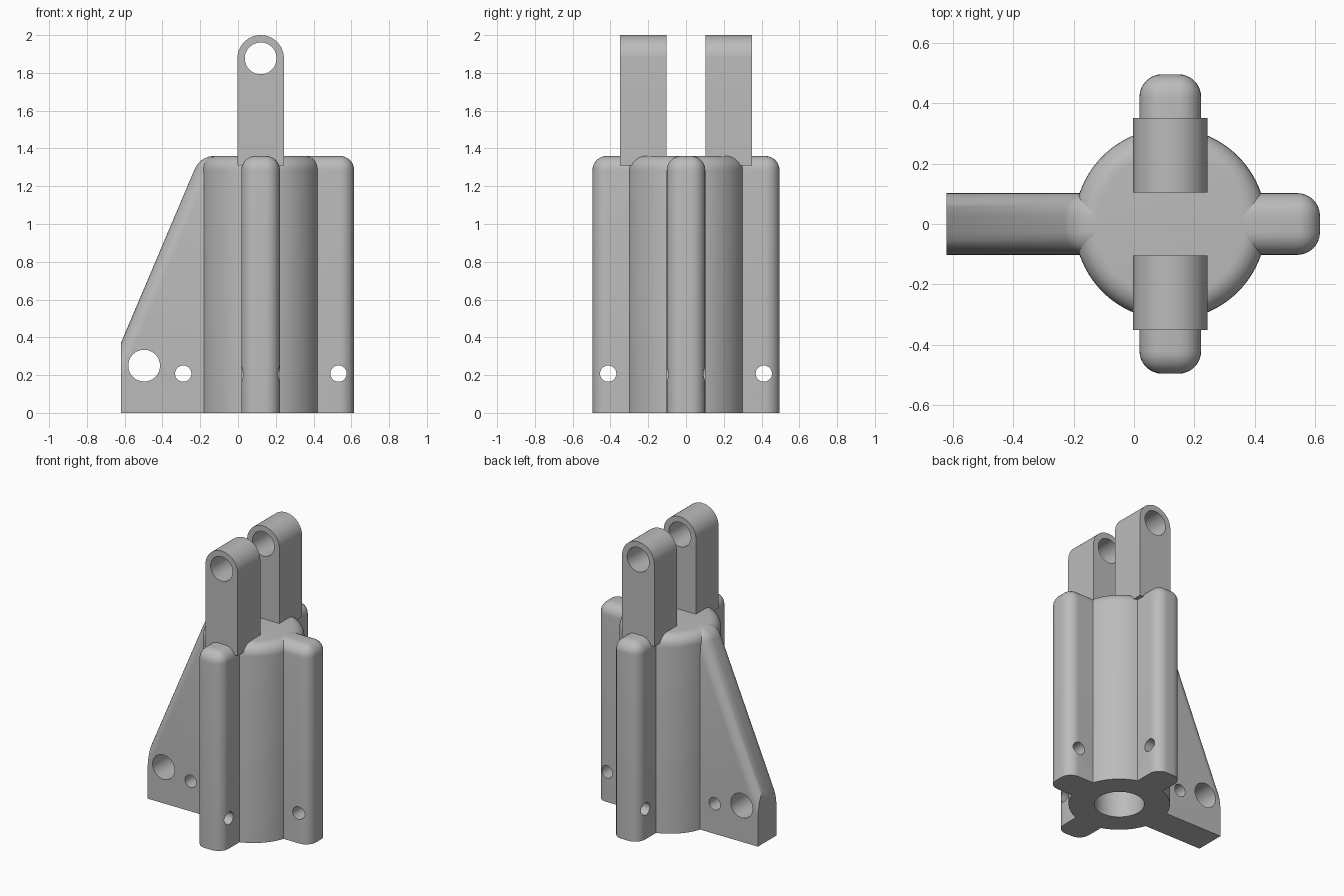
import bpy, bmesh, math
from mathutils import Matrix, Vector

cube = bpy.data.objects.get("Cube")
if cube:
    bpy.data.objects.remove(cube, do_unlink=True)

AXIS_X = 0.12      # centre line of the round body
HEIGHT = 1.36      # top of the body, ribs and fin
HALF = 0.102       # half thickness of ribs and fin
ROUND = 0.075      # fillet radius

grey = bpy.data.materials.new("plain grey")
grey.use_nodes = True
grey.diffuse_color = (0.5, 0.5, 0.5, 1)
grey.node_tree.nodes["Principled BSDF"].inputs["Base Color"].default_value = (0.5, 0.5, 0.5, 1)


def finish(bm, name):
    """Turn a bmesh into a named object."""
    bmesh.ops.recalc_face_normals(bm, faces=bm.faces)
    mesh = bpy.data.meshes.new(name)
    bm.to_mesh(mesh)
    bm.free()
    mesh.materials.append(grey)
    obj = bpy.data.objects.new(name, mesh)
    bpy.context.collection.objects.link(obj)
    return obj


def activate(obj):
    bpy.ops.object.select_all(action='DESELECT')
    obj.select_set(True)
    bpy.context.view_layer.objects.active = obj


def prism(outline, depth):
    """Extrude an (x, z) outline symmetrically along y."""
    bm = bmesh.new()
    face = bm.faces.new([bm.verts.new((x, -depth, z)) for x, z in outline])
    new = bmesh.ops.extrude_face_region(bm, geom=[face])["geom"]
    verts = [g for g in new if isinstance(g, bmesh.types.BMVert)]
    bmesh.ops.translate(bm, verts=verts, vec=(0, 2 * depth, 0))
    return bm


def round_edges(bm, rule):
    """Fillet the edges whose two end points satisfy the rule."""
    edges = [e for e in bm.edges if rule(e.verts[0].co, e.verts[1].co)]
    bmesh.ops.bevel(bm, geom=edges, offset=ROUND, offset_type='OFFSET',
                    segments=8, profile=0.5, affect='EDGES', clamp_overlap=True)


def drill(obj, radius, centre, length, axis='Y'):
    """Cut a round hole and discard the cutter."""
    turn = Matrix.Rotation(math.pi / 2, 4, 'X') if axis == 'Y' else Matrix()
    bm = bmesh.new()
    bmesh.ops.create_cone(bm, cap_ends=True, segments=48, radius1=radius,
                          radius2=radius, depth=length,
                          matrix=Matrix.Translation(Vector(centre)) @ turn)
    cutter = finish(bm, "hole_cutter")
    cutter.hide_render = True
    mod = obj.modifiers.new("hole", 'BOOLEAN')
    mod.operation, mod.solver, mod.object = 'DIFFERENCE', 'EXACT', cutter
    activate(obj)
    bpy.ops.object.modifier_apply(modifier=mod.name)
    bpy.data.objects.remove(cutter, do_unlink=True)


def smooth(obj):
    activate(obj)
    bpy.ops.object.shade_smooth_by_angle(angle=math.radians(30))


# Round body with a filleted top rim and a blind bore from below
bm = bmesh.new()
bmesh.ops.create_cone(bm, cap_ends=True, segments=96, radius1=0.317, radius2=0.317,
                      depth=HEIGHT, matrix=Matrix.Translation((AXIS_X, 0, HEIGHT / 2)))
round_edges(bm, lambda a, b: min(a.z, b.z) > HEIGHT - 0.01)
body = finish(bm, "body")
drill(body, 0.157, (AXIS_X, 0, 0.5), 1.4, 'Z')
smooth(body)

# Three rounded ribs, each with a cross hole near the foot
INNER, OUTER = 0.2, 0.495
for name, angle in (("left_rib", 0), ("back_rib", 90), ("front_rib", -90)):
    bm = prism([(INNER, 0), (OUTER, 0), (OUTER, HEIGHT), (INNER, HEIGHT)], HALF)
    round_edges(bm, lambda a, b: max(a.x, b.x) > OUTER - 0.01 and max(a.z, b.z) > HEIGHT - 0.01
                and (min(a.x, b.x) > OUTER - 0.01 or min(a.z, b.z) > HEIGHT - 0.01))
    rib = finish(bm, name)
    drill(rib, 0.043, (0.412, 0, 0.208), 1)
    rib.data.transform(Matrix.Translation((AXIS_X, 0, 0))
                       @ Matrix.Rotation(math.radians(angle), 4, 'Z'))
    smooth(rib)

# Sloping fin with filleted upper edges and two holes
bm = prism([(-0.62, 0), (-0.62, 0.37), (-0.2, HEIGHT), (-0.07, HEIGHT), (-0.07, 0)], HALF)
round_edges(bm, lambda a, b: min(a.z, b.z) > 0.3 and max(a.z, b.z) > HEIGHT - 0.01
            and min(a.x, b.x) < -0.1)
fin = finish(bm, "fin")
drill(fin, 0.084, (-0.497, 0, 0.25), 1)
drill(fin, 0.043, (-0.29, 0, 0.208), 1)
smooth(fin)

# Two upright lugs with round heads and pin holes
LUG_R, PIN_Z = 0.123, 1.877
arc = [(AXIS_X + LUG_R * math.cos(math.pi * i / 32), PIN_Z + LUG_R * math.sin(math.pi * i / 32))
       for i in range(33)]
outline = [(AXIS_X - LUG_R, 1.31), (AXIS_X + LUG_R, 1.31)] + arc
for name, y in (("front_lug", -0.227), ("back_lug", 0.227)):
    lug = finish(prism(outline, 0.123), name)
    drill(lug, 0.084, (AXIS_X, 0, PIN_Z), 1)
    lug.data.transform(Matrix.Translation((0, y, 0)))
    smooth(lug)
